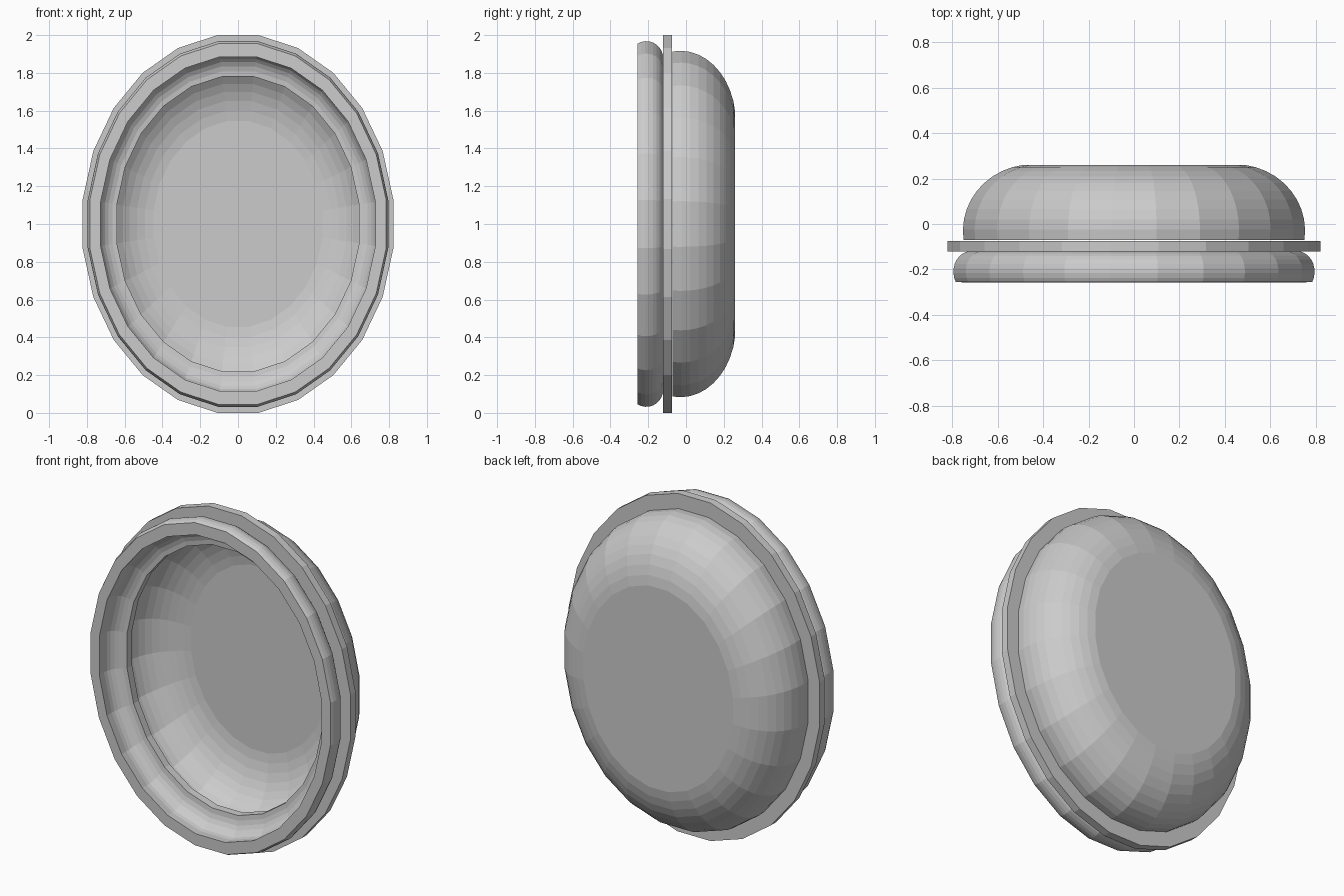
import bpy, bmesh
from math import sin, cos, pi, radians

if "Cube" in bpy.data.objects:
    bpy.data.objects.remove(bpy.data.objects["Cube"])

SIDES = 24
ASPECT = 0.822          # oval width / height
FLAT = cos(pi / SIDES)  # radii are measured to the middle of each flat side


def arc(cr, cy, rr, ry, a0, a1, n):
    """Elliptic arc of (radius, y) points; 0 deg = outward, 90 deg = back."""
    pts = []
    for i in range(n + 1):
        a = radians(a0 + (a1 - a0) * i / n)
        pts.append((cr + rr * cos(a), cy + ry * sin(a)))
    return pts


def oval_lathe(name, profile, closed=True):
    """Sweep a profile round the y axis; open profiles get their ends capped."""
    bm = bmesh.new()
    rings = []
    for r, y in profile:
        ring = []
        for k in range(SIDES):
            a = 2 * pi * (k + 0.5) / SIDES
            ring.append(bm.verts.new((r / FLAT * ASPECT * cos(a), y, 1 + r / FLAT * sin(a))))
        rings.append(ring)
    pairs = list(zip(rings, rings[1:]))
    if closed:
        pairs.append((rings[-1], rings[0]))
    else:
        bm.faces.new(rings[0])
        bm.faces.new(rings[-1])
    for p, q in pairs:
        for k in range(SIDES):
            m = (k + 1) % SIDES
            bm.faces.new((p[k], p[m], q[m], q[k]))
    bmesh.ops.recalc_face_normals(bm, faces=bm.faces)
    mesh = bpy.data.meshes.new(name)
    bm.to_mesh(mesh)
    bm.free()
    obj = bpy.data.objects.new(name, mesh)
    bpy.context.collection.objects.link(obj)
    return obj


# Deep rear dish: rounded outer shell, then the inner bowl back to the flat base
outer = arc(0.543, -0.03, 0.374, 0.293, 82, -8, 10)
inner = arc(0.495, -0.03, 0.355, 0.232, -8, 82, 10)
oval_lathe("dish", outer + inner, closed=False)

# Flat mounting flange
oval_lathe("flange", [(1.0, -0.122), (1.0, -0.075), (0.78, -0.075), (0.78, -0.122)])

# Rounded front rim with flat face and hollow inner curve
rim = arc(0.875, -0.21, 0.093, 0.09, -31, 90, 9)
rim += arc(0.78, -0.21, 0.108, 0.085, 90, 0, 6) + [(0.885, -0.257)]
oval_lathe("front_rim", rim)
